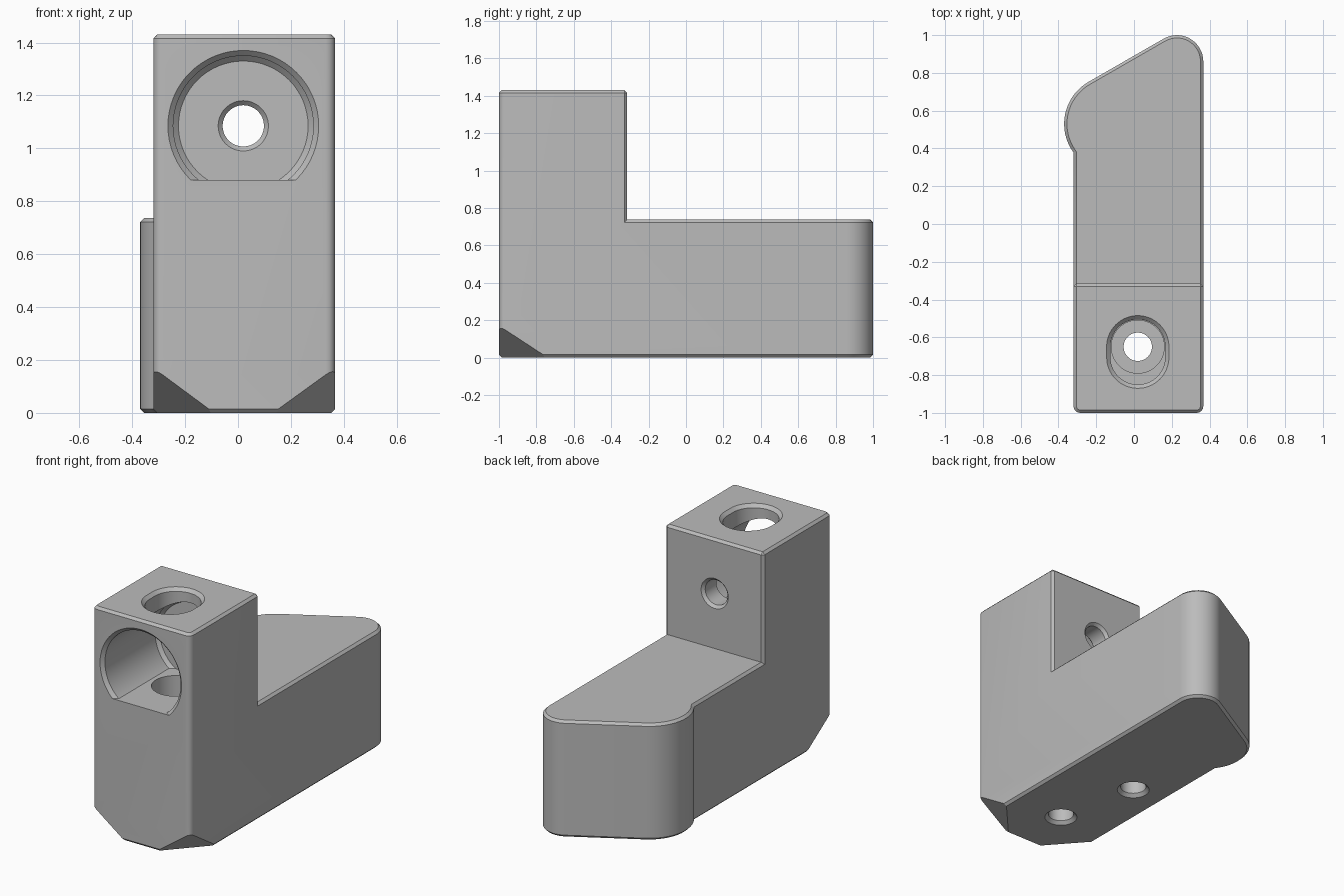
import bpy, bmesh, math
from mathutils import Vector

if "Cube" in bpy.data.objects:
    bpy.data.objects.remove(bpy.data.objects["Cube"])

L, R, FRONT, STEP = -0.32, 0.367, -1.0, -0.315
BASE_TOP, TOP, CH = 0.737, 1.43, 0.015
HX, HY, HZ = 0.02, -0.65, 1.085          # screw hole axes

gray = bpy.data.materials.new("plain gray")
gray.diffuse_color = (0.5, 0.5, 0.5, 1)
gray.use_nodes = True
gray.node_tree.nodes["Principled BSDF"].inputs["Base Color"].default_value = gray.diffuse_color


def arc(cx, cy, r, a0, a1, n):
    return [(cx + r * math.cos(math.radians(a0 + (a1 - a0) * i / n)),
             cy + r * math.sin(math.radians(a0 + (a1 - a0) * i / n))) for i in range(n + 1)]


def to_object(bm, name):
    bmesh.ops.recalc_face_normals(bm, faces=bm.faces[:])
    mesh = bpy.data.meshes.new(name)
    bm.to_mesh(mesh)
    bm.free()
    mesh.materials.append(gray)
    ob = bpy.data.objects.new(name, mesh)
    bpy.context.collection.objects.link(ob)
    return ob


def cut_below(bm, co, no):
    """Remove everything on the far side of a plane and cap the opening."""
    geom = bm.verts[:] + bm.edges[:] + bm.faces[:]
    res = bmesh.ops.bisect_plane(bm, geom=geom, plane_co=co, plane_no=no, clear_inner=True)
    edges = [e for e in res["geom_cut"] if isinstance(e, bmesh.types.BMEdge)]
    bmesh.ops.contextual_create(bm, geom=edges)


def lathe(name, profile, place, stretch=0.0, floor=None, n=64):
    """Closed turned solid from (radius, height) points; stretch makes a slot."""
    bm = bmesh.new()
    rings = []
    for r, h in profile:
        ring = []
        for i in range(n):
            a = math.tau * i / n
            u, v = r * math.cos(a), r * math.sin(a)
            ring.append(bm.verts.new(place(u, v - (stretch if v < -1e-6 else 0), h)))
        rings.append(ring)
    for a, b in zip(rings, rings[1:]):
        for i in range(n):
            bm.faces.new((a[i], a[(i + 1) % n], b[(i + 1) % n], b[i]))
    bm.faces.new(rings[0])
    bm.faces.new(rings[-1])
    if floor is not None:
        cut_below(bm, Vector((0, 0, floor)), Vector((0, 0, 1)))
    return to_object(bm, name)


# Body: foot outline with a rounded nose, then the tower raised from its front part
tower = [(R, STEP), (L, STEP)] + arc(L + .035, FRONT + .035, .035, 180, 270, 4) \
    + arc(R - .035, FRONT + .035, .035, 270, 360, 4)
foot = [(L, STEP), (R, STEP)] + arc(R - .14, 0.86, .14, 0, 120, 16) \
    + arc(-.114, .53, .256, 120, 216.4, 16)
bm = bmesh.new()
made = {}


def vert(p):
    key = (round(p[0], 4), round(p[1], 4))
    if key not in made:
        made[key] = bm.verts.new((p[0], p[1], 0))
    return made[key]


faces = [bm.faces.new([vert(p) for p in pts]) for pts in (tower, foot)]
res = bmesh.ops.extrude_face_region(bm, geom=faces, use_keep_orig=True)
bmesh.ops.translate(bm, vec=(0, 0, BASE_TOP),
                    verts=[g for g in res["geom"] if isinstance(g, bmesh.types.BMVert)])
tops = [g for g in res["geom"] if isinstance(g, bmesh.types.BMFace)]
front_top = min(tops, key=lambda f: f.calc_center_median().y)
res = bmesh.ops.extrude_discrete_faces(bm, faces=[front_top])
bmesh.ops.translate(bm, vec=(0, 0, TOP - BASE_TOP), verts=res["faces"][0].verts[:])
bmesh.ops.recalc_face_normals(bm, faces=bm.faces[:])
bmesh.ops.dissolve_limit(bm, angle_limit=0.01, verts=bm.verts[:], edges=bm.edges[:])

# Small chamfer on top and bottom rims and the tower's rear edges
rims = []
for e in bm.edges:
    a, b = (v.co for v in e.verts)
    at_step = abs(a.y - STEP) < 1e-4 and abs(b.y - STEP) < 1e-4
    flat = abs(a.z - b.z) < 1e-4
    if (flat and not (at_step and a.z < TOP - .01)) or (at_step and not flat):
        rims.append(e)
bmesh.ops.bevel(bm, geom=rims, offset=CH, segments=1, affect='EDGES', clamp_overlap=False)

# Sloped cuts across the two lower front corners
for x, side, run in ((L, 1, .23), (R, -1, .235)):
    p = [Vector((x, FRONT, .17)), Vector((x + side * run, FRONT, 0)), Vector((x, -.74, 0))]
    no = (p[1] - p[0]).cross(p[2] - p[0])
    cut_below(bm, p[0], no if no.z > 0 else -no)
body = to_object(bm, "bracket_body")


# Bores and screw holes
def along_y(u, v, h):
    return (HX + u, h, HZ + v)


def upright(x, y):
    return lambda u, v, h: (x + u, y + v, h)


cutters = [
    lathe("front_bore", [(.305, -1.02), (.265, -.98), (.265, -.48), (.245, -.46)],
          along_y, floor=.88),
    lathe("rear_hole", [(.095, -.50), (.095, -.46), (.078, -.443), (.078, STEP - .017),
                        (.112, STEP + .017)], along_y),
    lathe("top_slot", [(.145, 1.15), (.145, TOP - .02), (.185, TOP + .02)],
          upright(HX, HY), stretch=.055),
    lathe("floor_hole", [(.115, -.02), (.075, .02), (.075, .4), (.14, .4), (.14, 1.0)],
          upright(HX, HY)),
    lathe("bottom_hole", [(.115, -.02), (.075, .02), (.075, .4)], upright(-.10, -.126)),
]
bpy.context.view_layer.objects.active = body
body.select_set(True)
for c in cutters:
    c.hide_render = True
    m = body.modifiers.new(c.name, 'BOOLEAN')
    m.operation, m.solver, m.object = 'DIFFERENCE', 'EXACT', c
    bpy.ops.object.modifier_apply(modifier=m.name)
    bpy.data.objects.remove(c)
bpy.ops.object.shade_smooth_by_angle(angle=math.radians(25))
